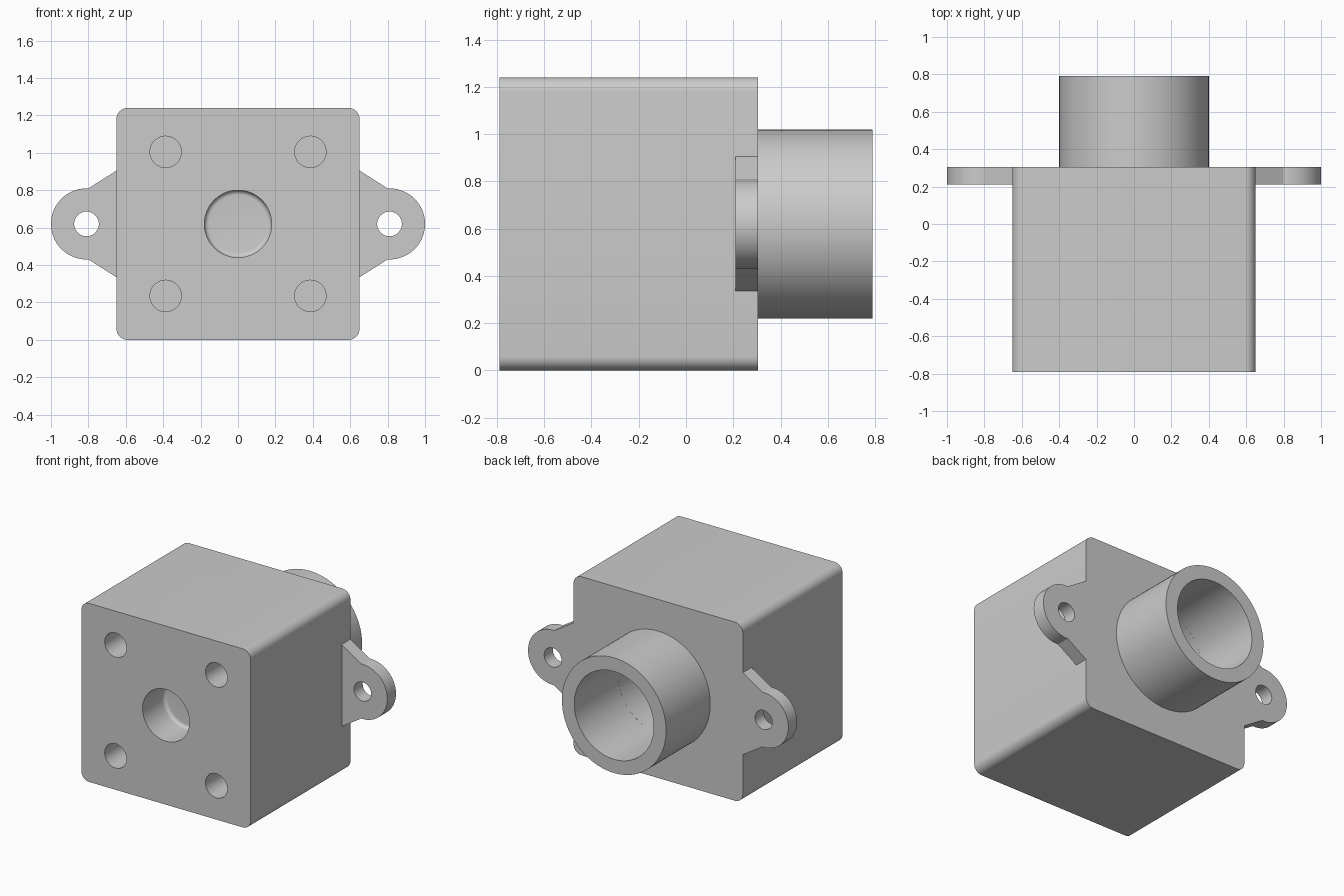
import bpy, bmesh
from math import sin, cos, pi, radians
from mathutils import Vector, Matrix

old = bpy.data.objects.get("Cube")
if old:
    bpy.data.objects.remove(old, do_unlink=True)

grey = bpy.data.materials.new("plain grey")
grey.use_nodes = True
grey.diffuse_color = (0.6, 0.6, 0.6, 1)
grey.node_tree.nodes["Principled BSDF"].inputs["Base Color"].default_value = (0.6, 0.6, 0.6, 1)

MID = 0.62            # height of the main axis
FRONT, BACK = -0.79, 0.305


def finish(name, bm):
    bmesh.ops.recalc_face_normals(bm, faces=bm.faces)
    mesh = bpy.data.meshes.new(name)
    bm.to_mesh(mesh)
    bm.free()
    mesh.materials.append(grey)
    obj = bpy.data.objects.new(name, mesh)
    bpy.context.collection.objects.link(obj)
    return obj


def arc(cx, cz, r, start, end, n):
    angles = [radians(start + (end - start) * i / n) for i in range(n + 1)]
    return [(cx + r * cos(a), cz + r * sin(a)) for a in angles]


def extrude_y(name, outline, y0, y1):
    """Extrude an x-z outline along y."""
    bm = bmesh.new()
    face = bm.faces.new([bm.verts.new((x, y0, z)) for x, z in outline])
    out = bmesh.ops.extrude_face_region(bm, geom=[face])["geom"]
    moved = [v for v in out if isinstance(v, bmesh.types.BMVert)]
    bmesh.ops.translate(bm, vec=(0, y1 - y0, 0), verts=moved)
    return finish(name, bm)


def lathe(name, profile, origin, direction, closed=False, steps=64):
    """Revolve (radius, distance) points about a line."""
    bm = bmesh.new()
    verts = [bm.verts.new((r, 0, d)) for r, d in profile]
    pairs = list(zip(verts, verts[1:]))
    if closed:
        pairs.append((verts[-1], verts[0]))
    edges = [bm.edges.new(p) for p in pairs]
    bmesh.ops.spin(bm, geom=verts + edges, cent=(0, 0, 0), axis=(0, 0, 1),
                   angle=2 * pi, steps=steps, use_duplicate=False)
    bmesh.ops.remove_doubles(bm, verts=bm.verts, dist=0.0001)
    turn = Vector((0, 0, 1)).rotation_difference(Vector(direction)).to_matrix().to_4x4()
    bm.transform(Matrix.Translation(origin) @ turn)
    return finish(name, bm)


def cut(target, cutter):
    mod = target.modifiers.new("hole", "BOOLEAN")
    mod.operation, mod.solver, mod.object = "DIFFERENCE", "EXACT", cutter
    bpy.context.view_layer.objects.active = target
    bpy.ops.object.modifier_apply(modifier=mod.name)
    bpy.data.objects.remove(cutter, do_unlink=True)


def drill(target, r, depth, origin, direction, end=()):
    """Cut a round hole; end holds optional points shaping its bottom."""
    profile = [(0, -0.05), (r, -0.05)] + (list(end) or [(r, depth)]) + [(0, depth)]
    cut(target, lathe("drill", profile, origin, direction, steps=48))


# Block with rounded long edges
w, r, top = 0.65, 0.06, 1.24
outline = (arc(w - r, top - r, r, 0, 90, 8) + arc(r - w, top - r, r, 90, 180, 8)
           + arc(r - w, r, r, 180, 270, 8) + arc(w - r, r, r, 270, 360, 8))
block = extrude_y("block", outline, FRONT, BACK)

# Main bore from the back with a domed end
R = 0.305
dome = [(R * cos(a), 0.5 + R * sin(a)) for a in (pi / 2 * i / 12 for i in range(12))]
drill(block, R, 0.5 + R, (0, BACK, MID), (0, -1, 0), dome)

# Front socket with a small fillet at its floor
floor = arc(0.155, 0.215, 0.025, 0, 90, 6)
drill(block, 0.18, 0.24, (0, FRONT, MID), (0, 1, 0), floor)

# Four mounting holes
for x in (-0.387, 0.387):
    for z in (0.235, 1.005):
        drill(block, 0.084, 0.25, (x, FRONT, z), (0, 1, 0))

# Top port into the bore, and two pilot holes with pointed ends
drill(block, 0.122, 0.6, (0, -0.24, top), (0, 0, -1))
for x in (-0.065, 0.065):
    drill(block, 0.031, 0.2, (x, -0.42, top), (0, 0, -1), [(0.031, 0.14)])

# Hollow spout
spout = lathe("spout", [(R, 0), (0.4, 0), (0.4, 0.485), (R, 0.485)],
              (0, BACK, MID), (0, 1, 0), closed=True, steps=96)

# Pierced mounting ears
parts = [block, spout]
for side, name in ((1, "left_ear"), (-1, "right_ear")):
    half = [(w, MID - 0.285)] + arc(0.81, MID, 0.19, -93, 93, 36) + [(w, MID + 0.285)]
    ear = extrude_y(name, [(side * x, z) for x, z in half], 0.21, BACK)
    drill(ear, 0.066, 0.2, (side * 0.81, 0.21, MID), (0, 1, 0))
    parts.append(ear)

bpy.ops.object.select_all(action="DESELECT")
for obj in parts:
    obj.select_set(True)
bpy.context.view_layer.objects.active = block
bpy.ops.object.shade_smooth_by_angle(angle=radians(30))
